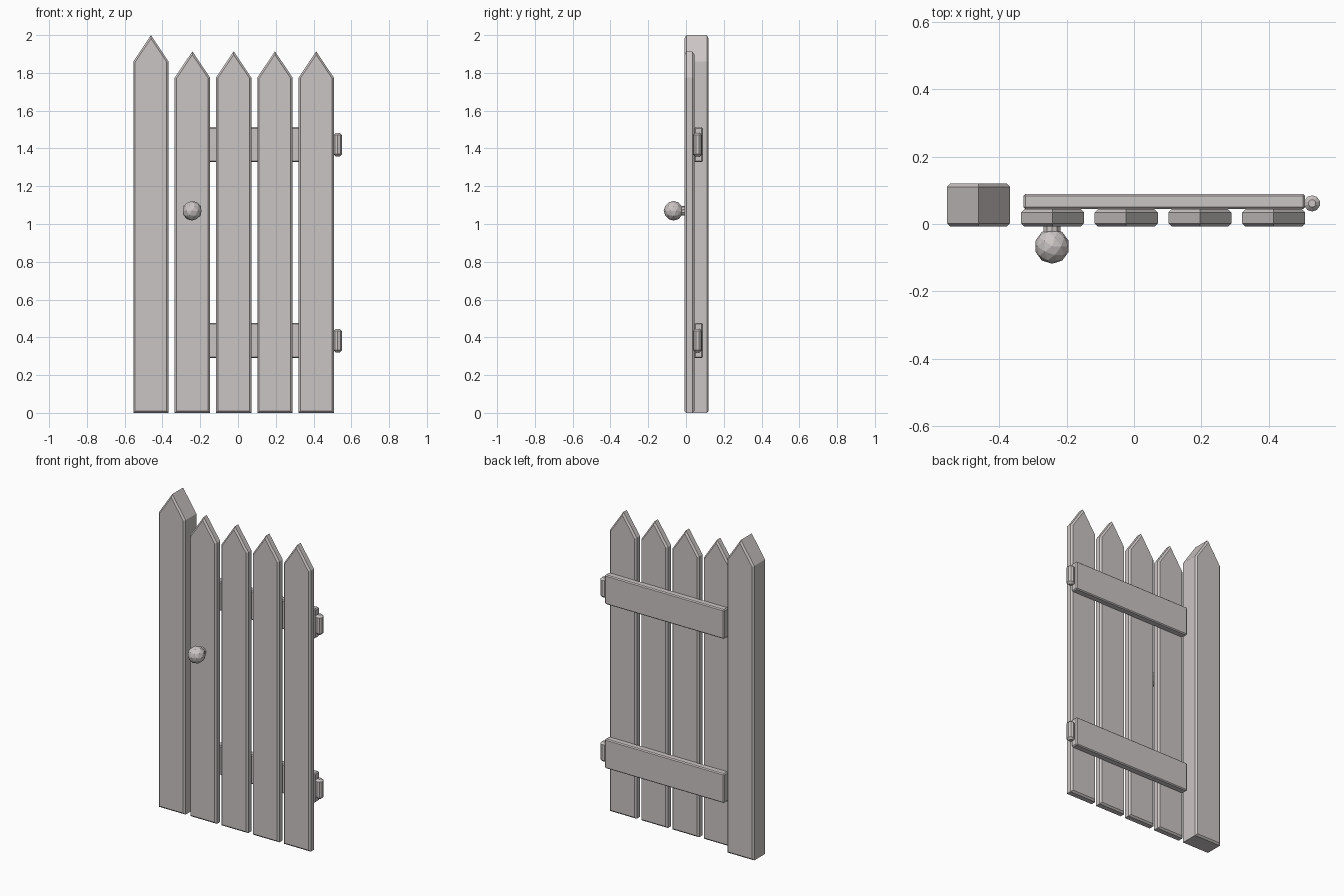
import bpy, bmesh, math
from mathutils import Matrix, Vector

if "Cube" in bpy.data.objects:
    bpy.data.objects.remove(bpy.data.objects["Cube"])

wood = bpy.data.materials.new("pale_grey_wood")
wood.diffuse_color = (0.60, 0.56, 0.555, 1)
wood.use_nodes = True
wood.node_tree.nodes["Principled BSDF"].inputs["Base Color"].default_value = wood.diffuse_color


def finish(bm, name):
    bmesh.ops.recalc_face_normals(bm, faces=bm.faces)
    mesh = bpy.data.meshes.new(name)
    bm.to_mesh(mesh)
    bm.free()
    mesh.materials.append(wood)
    obj = bpy.data.objects.new(name, mesh)
    bpy.context.collection.objects.link(obj)
    return obj


def bevel(bm, edges, width):
    bmesh.ops.bevel(bm, geom=edges, offset=width, offset_type='OFFSET',
                    segments=1, profile=0.5, affect='EDGES')


def board(name, x, half, shoulder, top, y0, y1, width):
    """Pointed upright board with chamfered front and back outlines."""
    bm = bmesh.new()
    outline = [(x - half, 0), (x + half, 0), (x + half, shoulder),
               (x, top), (x - half, shoulder)]
    face = bm.faces.new([bm.verts.new((px, y0, pz)) for px, pz in outline])
    ext = bmesh.ops.extrude_face_region(bm, geom=[face], use_keep_orig=True)
    verts = [g for g in ext["geom"] if isinstance(g, bmesh.types.BMVert)]
    bmesh.ops.translate(bm, verts=verts, vec=(0, y1 - y0, 0))
    bmesh.ops.recalc_face_normals(bm, faces=bm.faces)
    rim = [e for e in bm.edges if abs(e.verts[0].co.y - e.verts[1].co.y) < 1e-6]
    bevel(bm, rim, width)
    return finish(bm, name)


def cylinder(bm, radius, depth, sides, matrix):
    bmesh.ops.create_cone(bm, cap_ends=True, segments=sides, radius1=radius,
                          radius2=radius, depth=depth, matrix=matrix)


# Gate post, then the four pickets
board("gate_post", -0.461, 0.0935, 1.86, 2.0, -0.008, 0.12, 0.010)
for i in range(4):
    board(f"picket_{i + 1}", -0.2415 + 0.2185 * i, 0.0935, 1.775, 1.914,
          -0.008, 0.044, 0.010)

for label, z in (("lower", 0.383), ("upper", 1.42)):
    # Cross rail behind the pickets
    bm = bmesh.new()
    bmesh.ops.create_cube(bm, size=1, matrix=Matrix.Translation((0.0895, 0.0665, z))
                          @ Matrix.Diagonal((0.835, 0.045, 0.185, 1)))
    bevel(bm, bm.edges[:], 0.006)
    finish(bm, f"{label}_rail")

    # Hinge barrel with chamfered ends
    bm = bmesh.new()
    cylinder(bm, 0.024, 0.124, 10, Matrix.Translation((0.528, 0.061, z)))
    rims = [e for e in bm.edges if abs(e.verts[0].co.z - e.verts[1].co.z) < 1e-6]
    bevel(bm, rims, 0.012)
    finish(bm, f"{label}_hinge")

# Door knob and its neck
bm = bmesh.new()
bmesh.ops.create_icosphere(bm, subdivisions=2, radius=0.052,
                           matrix=Matrix.Translation((-0.243, -0.066, 1.07)))
finish(bm, "knob")
bm = bmesh.new()
cylinder(bm, 0.026, 0.04, 10, Matrix.Translation((-0.243, -0.014, 1.07))
         @ Matrix.Rotation(math.pi / 2, 4, 'X'))
finish(bm, "knob_neck")
